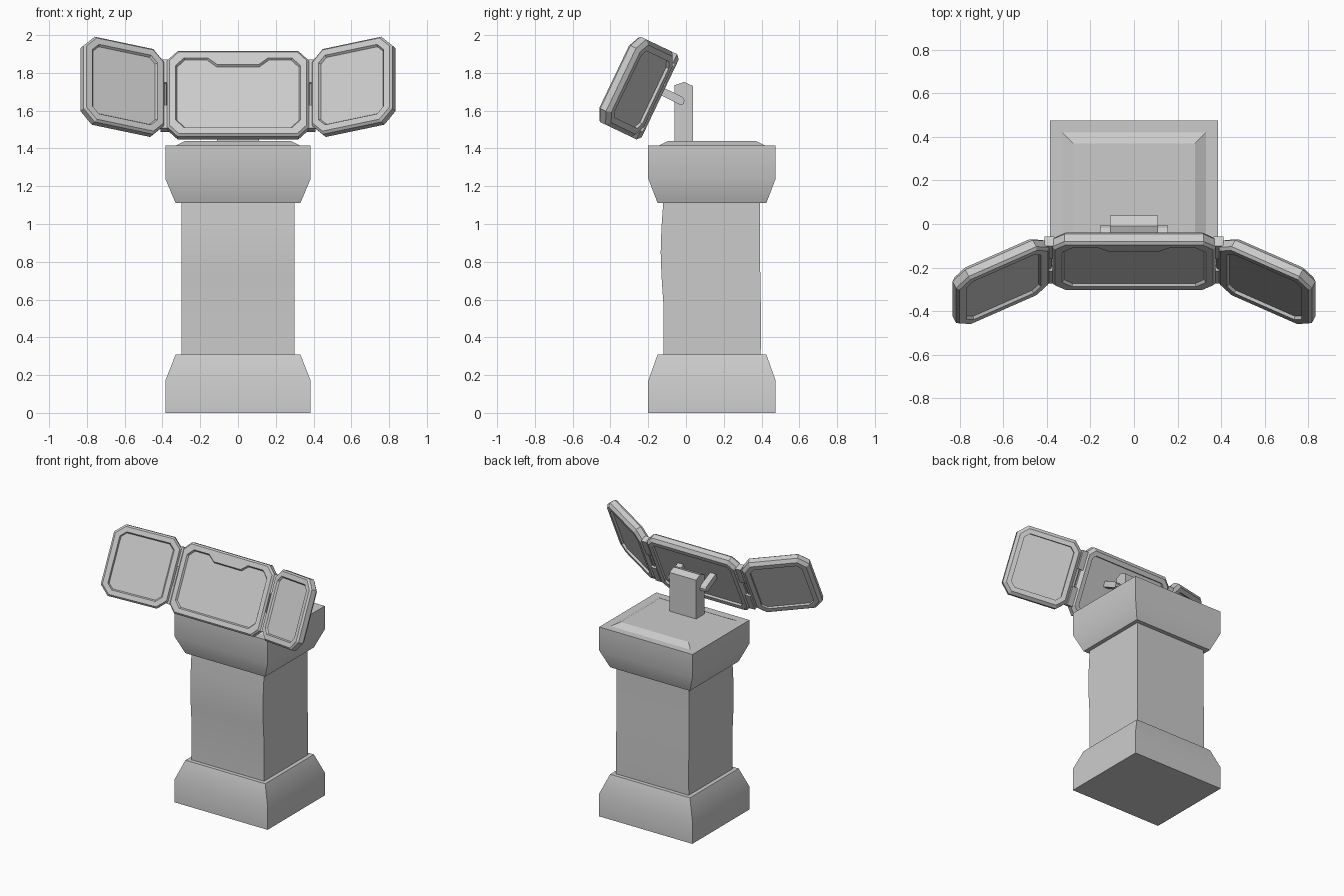
import bpy, bmesh, math
from mathutils import Matrix, Vector

if "Cube" in bpy.data.objects:
    bpy.data.objects.remove(bpy.data.objects["Cube"])


def loft(name, rings, matrix=Matrix(), mirror=False, smooth=False):
    """Skin equal-length rings of 3D points and cap both ends."""
    bm = bmesh.new()
    loops = [[bm.verts.new(matrix @ Vector(p)) for p in r] for r in rings]
    for a, b in zip(loops, loops[1:]):
        for i in range(len(a)):
            j = (i + 1) % len(a)
            bm.faces.new((a[i], a[j], b[j], b[i]))
    bm.faces.new(loops[0][::-1])
    bm.faces.new(loops[-1])
    bmesh.ops.recalc_face_normals(bm, faces=bm.faces)
    me = bpy.data.meshes.new(name)
    bm.to_mesh(me)
    bm.free()
    ob = bpy.data.objects.new(name, me)
    bpy.context.collection.objects.link(ob)
    if mirror:
        ob.modifiers.new("Mirror", 'MIRROR').use_mirror_merge = False
    if smooth:
        bpy.ops.object.select_all(action='DESELECT')
        ob.select_set(True)
        bpy.context.view_layer.objects.active = ob
        bpy.ops.object.shade_smooth_by_angle(angle=math.radians(25))
    return ob


def rect(hx, y0, y1, z):
    return [(-hx, y0, z), (hx, y0, z), (hx, y1, z), (-hx, y1, z)]


def extrude_x(name, profile, x0, x1, **kw):
    return loft(name, [[(x, y, z) for y, z in profile] for x in (x0, x1)], **kw)


def inset(poly, d):
    """Mitred inward offset of a counter-clockwise 2D outline."""
    out = []
    for i, p in enumerate(poly):
        p = Vector(p)
        e0 = (p - Vector(poly[i - 1])).normalized()
        e1 = (Vector(poly[(i + 1) % len(poly)]) - p).normalized()
        n0, n1 = Vector((-e0.y, e0.x)), Vector((-e1.y, e1.x))
        out.append(tuple(p + (n0 + n1) * d / (1 + n0.dot(n1))))
    return out


def octagon(x0, x1, h, c):
    return [(x0 + c, -h), (x1 - c, -h), (x1, -h + c), (x1, h - c),
            (x1 - c, h), (x0 + c, h), (x0, h - c), (x0, -h + c)]


def panel(name, outline, screen, matrix, mirror=False):
    """Bevelled slab with a recess on the front and on the back."""
    back = inset(outline, 0.055)
    steps = [(back, -0.018), (back, -0.035), (inset(outline, 0.022), -0.035),
             (outline, -0.015), (outline, 0.022), (inset(outline, 0.012), 0.035),
             (screen, 0.035), (inset(screen, 0.008), 0.022)]
    loft(name, [[(x, v, n) for x, v in r] for r, n in steps], matrix, mirror)


# Pedestal base, column and flared head
loft("pedestal_base", [rect(0.385, -0.20, 0.475, 0), rect(0.385, -0.20, 0.475, 0.17),
                       rect(0.33, -0.15, 0.425, 0.31)], smooth=True)
extrude_x("column", [(-0.12, 0.30), (0.395, 0.30), (0.398, 0.45), (0.393, 0.75), (0.393, 1.12),
                     (-0.12, 1.12), (-0.13, 0.98), (-0.134, 0.85), (-0.13, 0.73),
                     (-0.12, 0.58)], -0.30, 0.30, smooth=True)
loft("pedestal_head", [rect(0.33, -0.15, 0.425, 1.11), rect(0.385, -0.20, 0.475, 1.24),
                       rect(0.385, -0.20, 0.475, 1.415), rect(0.33, -0.145, 0.42, 1.415),
                       rect(0.28, -0.095, 0.37, 1.44)], smooth=True)

# Post and the arms that carry the screens
extrude_x("post", [(-0.06, 1.43), (0.038, 1.43), (0.038, 1.73), (-0.01, 1.752),
                   (-0.06, 1.735)], -0.11, 0.11)
extrude_x("arm", [(-0.15, 1.69), (-0.03, 1.63), (-0.012, 1.635), (-0.008, 1.655),
                  (-0.018, 1.672), (-0.14, 1.732)], 0.11, 0.157, mirror=True)

# Tilted frame of the screens: local x right, y up the screen, z out of its face
tilt = Matrix.Translation((0, -0.168, 1.68)) @ Matrix.Rotation(math.radians(64.5), 4, 'X')
swing = tilt @ Matrix.Translation((0.40, 0, 0)) @ Matrix.Rotation(math.radians(-26), 4, 'Y')

# Centre screen, with a stepped notch along the top of the display
top_x = (0.16, 0.11, -0.11, -0.16)
outline = octagon(-0.375, 0.375, 0.25, 0.055)
outline[5:5] = [(x, 0.25) for x in top_x]
display = octagon(-0.33, 0.33, 0.205, 0.045)
display[5:5] = list(zip(top_x, (0.205, 0.165, 0.165, 0.205)))
panel("centre_screen", outline, display, tilt)

# Side screens
wing = octagon(0.0, 0.475, 0.25, 0.065)
panel("side_screen", wing, inset(wing, 0.046), swing, mirror=True)

# Hinge flanges above and below the gap, and the hinge pin between them
for name, v0, v1 in (("upper_hinge_flange", 0.065, 0.20), ("lower_hinge_flange", -0.20, -0.065)):
    loft(name, [[(x, v, -0.028), (x, v, 0.022), (x + 0.045, v, 0.022), (x + 0.045, v, -0.028)]
                for x, v in ((0.365, v0), (0.365, v1))], tilt, mirror=True)
ring = [(math.cos(k * math.pi / 4) * 0.015, math.sin(k * math.pi / 4) * 0.015) for k in range(8)]
loft("hinge_pin", [[(0.392 + a, v, b) for a, b in ring] for v in (-0.08, 0.08)],
     tilt, mirror=True)
